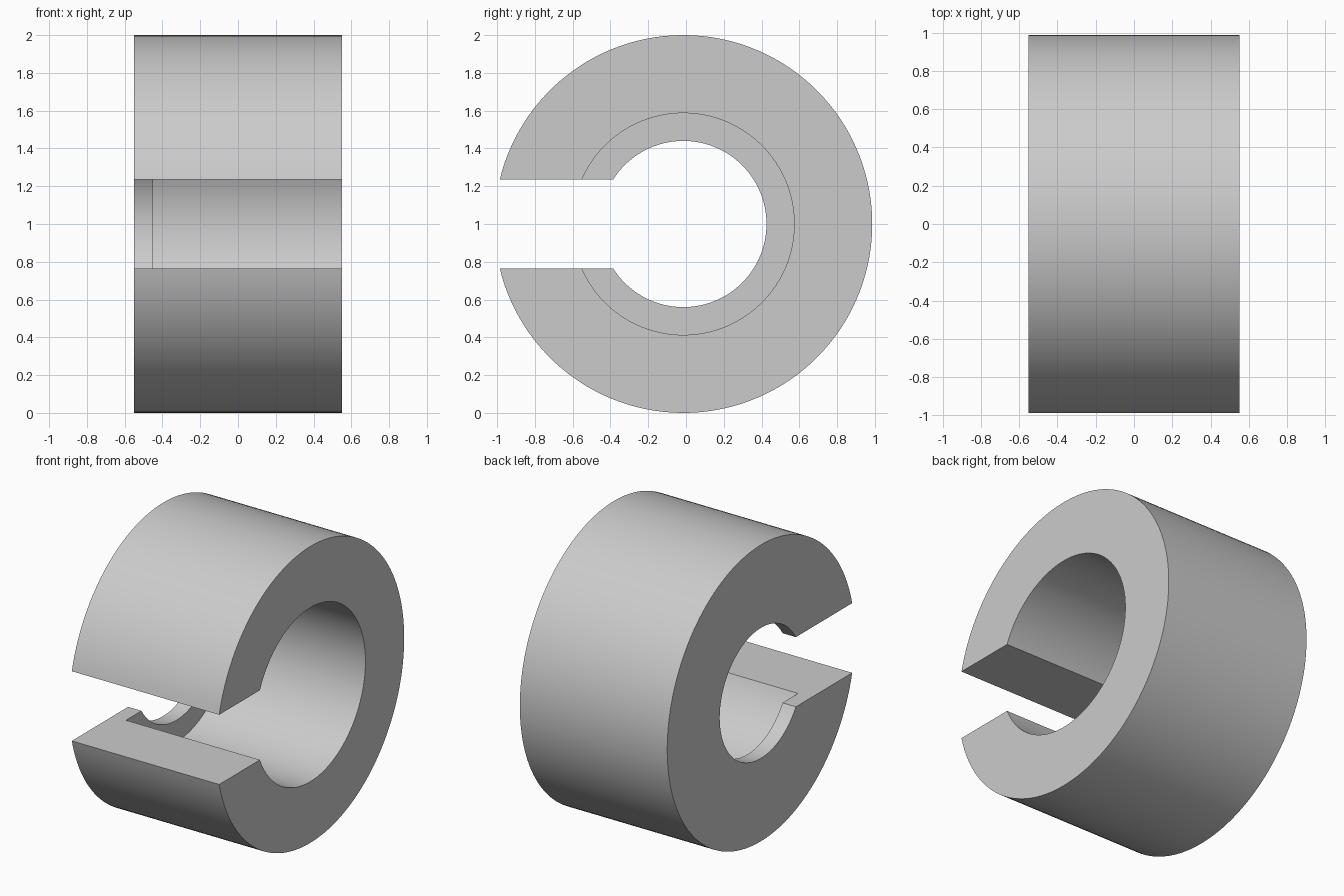
import bpy
import bmesh
from math import asin, sin, cos, pi, radians

cube = bpy.data.objects.get("Cube")
if cube:
    bpy.data.objects.remove(cube, do_unlink=True)

OUTER, BORE, LIP = 1.0, 0.587, 0.44   # radii
HALF_WIDTH, LIP_X = 0.55, -0.45
SLOT = 0.235                          # half height of the front slot
CENTRE_Y, CENTRE_Z = -0.014, 1.0
STEPS = 128

# Plain grey material
grey = bpy.data.materials.new("plain grey")
grey.use_nodes = True
colour = (0.6, 0.6, 0.6, 1)
grey.diffuse_color = colour
grey.node_tree.nodes["Principled BSDF"].inputs["Base Color"].default_value = colour

# Cross-section of the ring as (x, radius): wide bore with a thin lip on one side
section = [(HALF_WIDTH, OUTER), (-HALF_WIDTH, OUTER), (-HALF_WIDTH, LIP),
           (LIP_X, LIP), (LIP_X, BORE), (HALF_WIDTH, BORE)]

bm = bmesh.new()


def open_arc(x, radius):
    """Arc around the x axis that stops at the parallel walls of the slot."""
    start = asin(SLOT / radius)
    verts = []
    for i in range(STEPS + 1):
        a = start + (2 * pi - 2 * start) * i / STEPS
        verts.append(bm.verts.new((x, CENTRE_Y - radius * cos(a),
                                   CENTRE_Z + radius * sin(a))))
    return verts


# Skin neighbouring arcs, then close the two slot walls
arcs = [open_arc(x, r) for x, r in section]
for a, b in zip(arcs, arcs[1:] + arcs[:1]):
    for i in range(STEPS):
        bm.faces.new((a[i], a[i + 1], b[i + 1], b[i]))
for end in (0, -1):
    bm.faces.new([arc[end] for arc in arcs])
bmesh.ops.recalc_face_normals(bm, faces=bm.faces[:])

mesh = bpy.data.meshes.new("slotted_ring")
bm.to_mesh(mesh)
bm.free()
mesh.materials.append(grey)
ring = bpy.data.objects.new("slotted_ring", mesh)
bpy.context.collection.objects.link(ring)

# Smooth curved walls, crisp rims
bpy.ops.object.select_all(action="DESELECT")
ring.select_set(True)
bpy.context.view_layer.objects.active = ring
bpy.ops.object.shade_smooth_by_angle(angle=radians(30))
